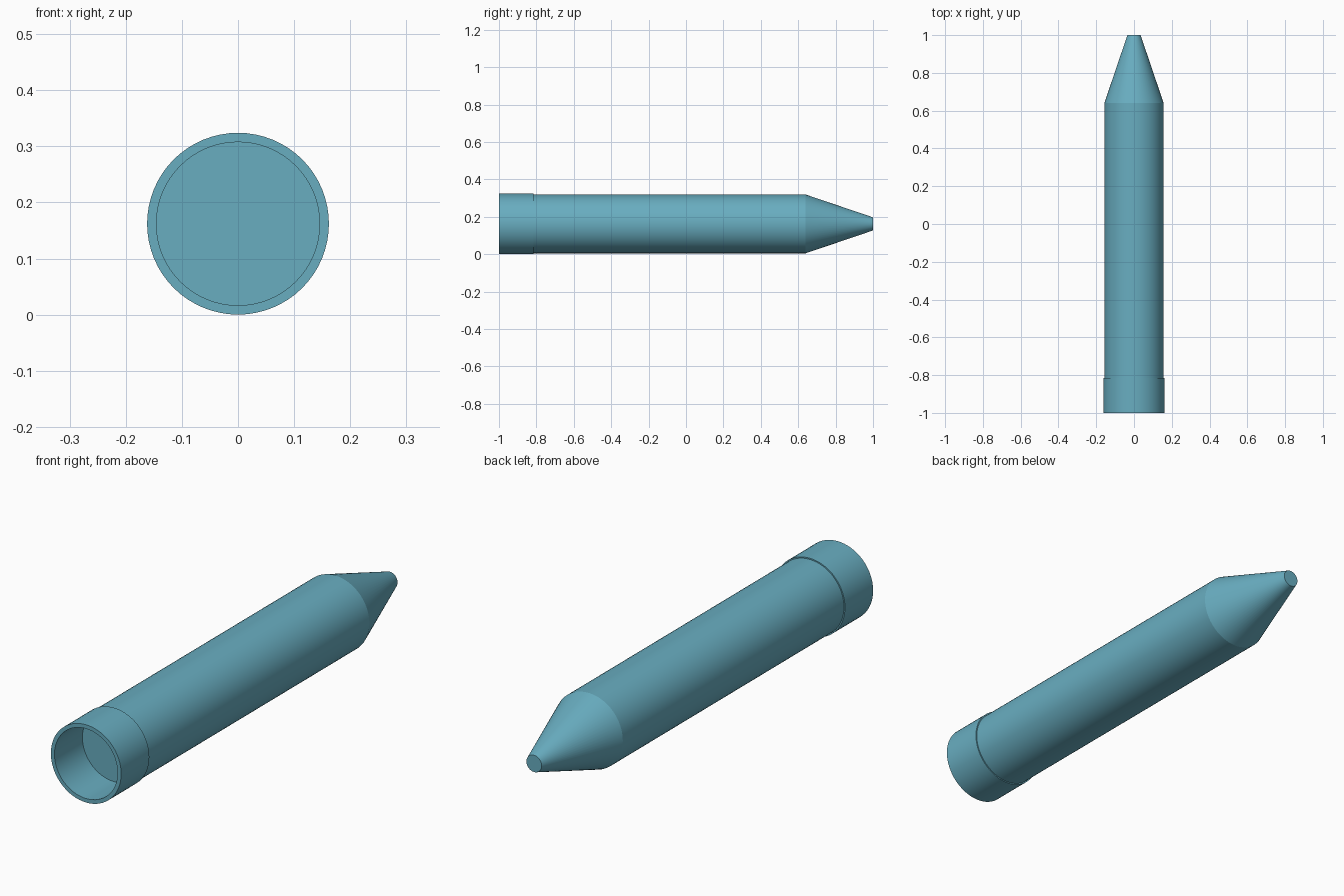
import bpy, bmesh, math

if "Cube" in bpy.data.objects:
    bpy.data.objects.remove(bpy.data.objects["Cube"])

SEGMENTS = 64
AXIS_Z = 0.162

mat = bpy.data.materials.new("teal")
mat.diffuse_color = (0.14, 0.42, 0.53, 1)
mat.use_nodes = True
mat.node_tree.nodes["Principled BSDF"].inputs["Base Color"].default_value = mat.diffuse_color


def lathe(name, profile, closed=False):
    """Spin (radius, y) points around the long axis."""
    bm = bmesh.new()
    verts = [bm.verts.new((r, y, 0)) for r, y in profile]
    pairs = list(zip(verts, verts[1:]))
    if closed:
        pairs.append((verts[-1], verts[0]))
    edges = [bm.edges.new(p) for p in pairs]
    bmesh.ops.spin(bm, geom=verts + edges, cent=(0, 0, 0), axis=(0, 1, 0),
                   angle=math.tau, steps=SEGMENTS, use_duplicate=False)
    bmesh.ops.remove_doubles(bm, verts=bm.verts, dist=1e-5)
    bmesh.ops.holes_fill(bm, edges=[e for e in bm.edges if e.is_boundary], sides=0)
    bmesh.ops.recalc_face_normals(bm, faces=bm.faces)
    mesh = bpy.data.meshes.new(name)
    bm.to_mesh(mesh)
    bm.free()
    ob = bpy.data.objects.new(name, mesh)
    ob.location.z = AXIS_Z
    mesh.materials.append(mat)
    bpy.context.collection.objects.link(ob)
    bpy.ops.object.select_all(action='DESELECT')
    ob.select_set(True)
    bpy.context.view_layer.objects.active = ob
    bpy.ops.object.shade_smooth_by_angle(angle=math.radians(15))
    return ob


# Barrel with tapered, blunt tip; its flat rear end is the floor of the socket
lathe("barrel", [(0.157, -0.816), (0.157, 0.64), (0.035, 1.0)])

# Hollow collar around the open rear end
lathe("rear_collar", [(0.1455, -1.0), (0.162, -1.0), (0.162, -0.815), (0.1455, -0.815)], closed=True)
